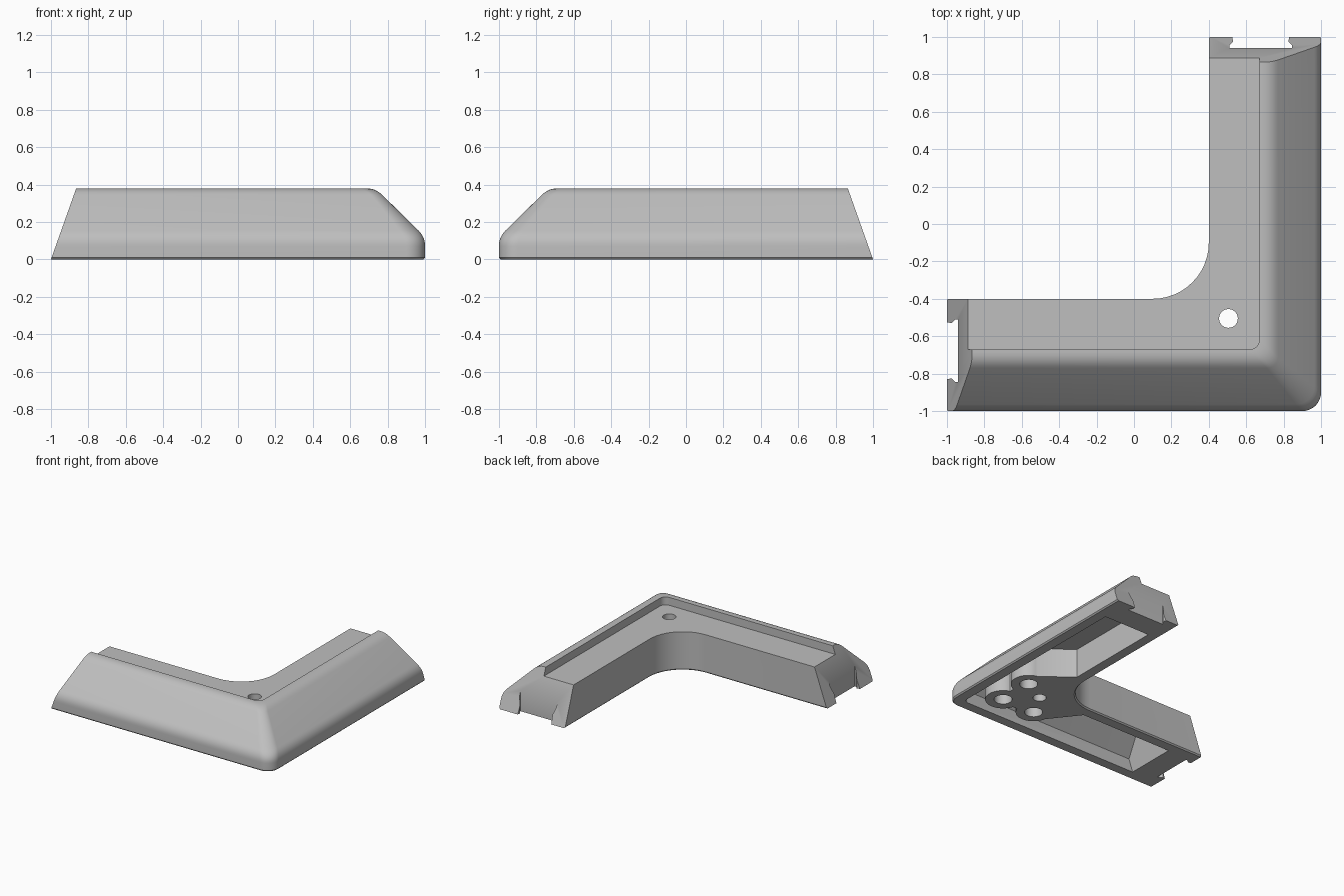
import bpy, bmesh, math

cube = bpy.data.objects.get("Cube")
if cube:
    bpy.data.objects.remove(cube, do_unlink=True)

mat = bpy.data.materials.new("matte_grey")
mat.use_nodes = True
GREY = (0.52, 0.52, 0.52, 1)
mat.diffuse_color = GREY
mat.node_tree.nodes["Principled BSDF"].inputs["Base Color"].default_value = GREY

ARC = 12           # segments round the corner
LEAN = 0.135 / 0.38  # lean of the end faces


def finish(bm, name):
    bmesh.ops.recalc_face_normals(bm, faces=bm.faces)
    mesh = bpy.data.meshes.new(name)
    bm.to_mesh(mesh)
    bm.free()
    mesh.materials.append(mat)
    ob = bpy.data.objects.new(name, mesh)
    bpy.context.collection.objects.link(ob)
    return ob


def sweep(name, profile, end):
    """Sweep (x, z, corner radius) points round the L, with leaning ends."""
    bm = bmesh.new()
    rails = []
    for c, z, r in profile:
        e = end - LEAN * z
        path = [(c, e)]
        for i in range(ARC + 1):
            a = math.pi / 2 * i / ARC
            path.append((c - r + r * math.cos(a), r - c - r * math.sin(a)))
        path.append((-e, -c))
        rails.append([bm.verts.new((x, y, z)) for x, y in path])
    for p, q in zip(rails, rails[1:] + rails[:1]):
        for i in range(len(p) - 1):
            bm.faces.new((p[i], p[i + 1], q[i + 1], q[i]))
    bm.faces.new([rail[0] for rail in rails])
    bm.faces.new([rail[-1] for rail in rails])
    return finish(bm, name)


def prism(name, outline, z0, z1):
    bm = bmesh.new()
    low = [bm.verts.new((x, y, z0)) for x, y in outline]
    face = bm.faces.new(low)
    up = bmesh.ops.extrude_face_region(bm, geom=[face])["geom"]
    for v in up:
        if isinstance(v, bmesh.types.BMVert):
            v.co.z = z1
    return finish(bm, name)


def disc(name, x, y, r, z0, z1, n=40):
    ring = [(x + r * math.cos(2 * math.pi * i / n),
             y + r * math.sin(2 * math.pi * i / n)) for i in range(n)]
    return prism(name, ring, z0, z1)


def cut(ob, cutter):
    cutter.hide_render = True
    mod = ob.modifiers.new("cut", 'BOOLEAN')
    mod.operation = 'DIFFERENCE'
    mod.solver = 'EXACT'
    mod.object = cutter
    bpy.context.view_layer.objects.active = ob
    bpy.ops.object.modifier_apply(modifier=mod.name)
    bpy.data.objects.remove(cutter, do_unlink=True)


def soften(a, p, b, radius, size=0.05, n=6):
    """Rounded profile corner at p between neighbours a and b."""
    def toward(q):
        d = math.dist(p, q)
        return [p[k] + (q[k] - p[k]) * size / d for k in (0, 1)]
    s, e = toward(a), toward(b)
    out = []
    for i in range(n + 1):
        t = i / n
        x, z = [(1 - t) ** 2 * s[k] + 2 * t * (1 - t) * p[k] + t * t * e[k]
                for k in (0, 1)]
        out.append((x, z, radius))
    return out


# Body: vertical skirt, sloped shoulder, narrow lip and recessed ledge
skirt, shoulder, lip = (1, 0.12), (0.735, 0.38), (0.67, 0.38)
body_profile = [(0.99, 0, 0.09), (1, 0.01, 0.1)]
body_profile += soften((1, 0), skirt, shoulder, 0.1)
body_profile += soften(skirt, shoulder, lip, 0.06)
body_profile += [(0.67, 0.38, 0.05), (0.67, 0.315, 0.05),
                 (0.4, 0.315, 0.3), (0.4, 0.01, 0.3), (0.41, 0, 0.31)]
body = sweep("corner_bracket", body_profile, 1.0)

# Underside hollow, leaving a lobed solid block at the corner
hollow = sweep("hollow_cutter", [
    (0.91, -0.05, 0.04), (0.91, 0.1, 0.04), (0.76, 0.24, 0.04),
    (0.49, 0.24, 0.39), (0.49, -0.05, 0.39)], 0.75)
magnet_spots = [(0.7, -0.7), (0.7, -0.4), (0.4, -0.7)]
half = [(0.74, -0.58), (0.74, -0.28), (0.46, -0.06)]
block = half + [(0.3, -0.3)] + [(-y, -x) for x, y in reversed(half)]
cut(hollow, prism("block_core", block, -0.2, 0.5))
for x, y in magnet_spots:
    cut(hollow, disc("lobe_core", x, y, 0.135, -0.2, 0.5))
cut(body, hollow)

# Magnet pockets and screw hole
for x, y in magnet_spots:
    cut(body, disc("pocket_cutter", x, y, 0.068, -0.1, 0.08))
cut(body, disc("screw_cutter", 0.505, -0.505, 0.05, -0.1, 0.5))

# Dovetail slot in each end
slot = [(0.51, 0.94), (0.51, 0.955), (0.53, 0.975), (0.525, 1.0), (0.525, 1.1),
        (0.83, 1.1), (0.83, 1.0), (0.825, 0.975), (0.845, 0.955), (0.845, 0.94)]
cut(body, prism("slot_cutter", slot, -0.1, 0.3))
cut(body, prism("slot_cutter", [(-y, -x) for x, y in slot], -0.1, 0.3))

bpy.ops.object.select_all(action='DESELECT')
body.select_set(True)
bpy.context.view_layer.objects.active = body
bpy.ops.object.shade_smooth_by_angle(angle=math.radians(30))
